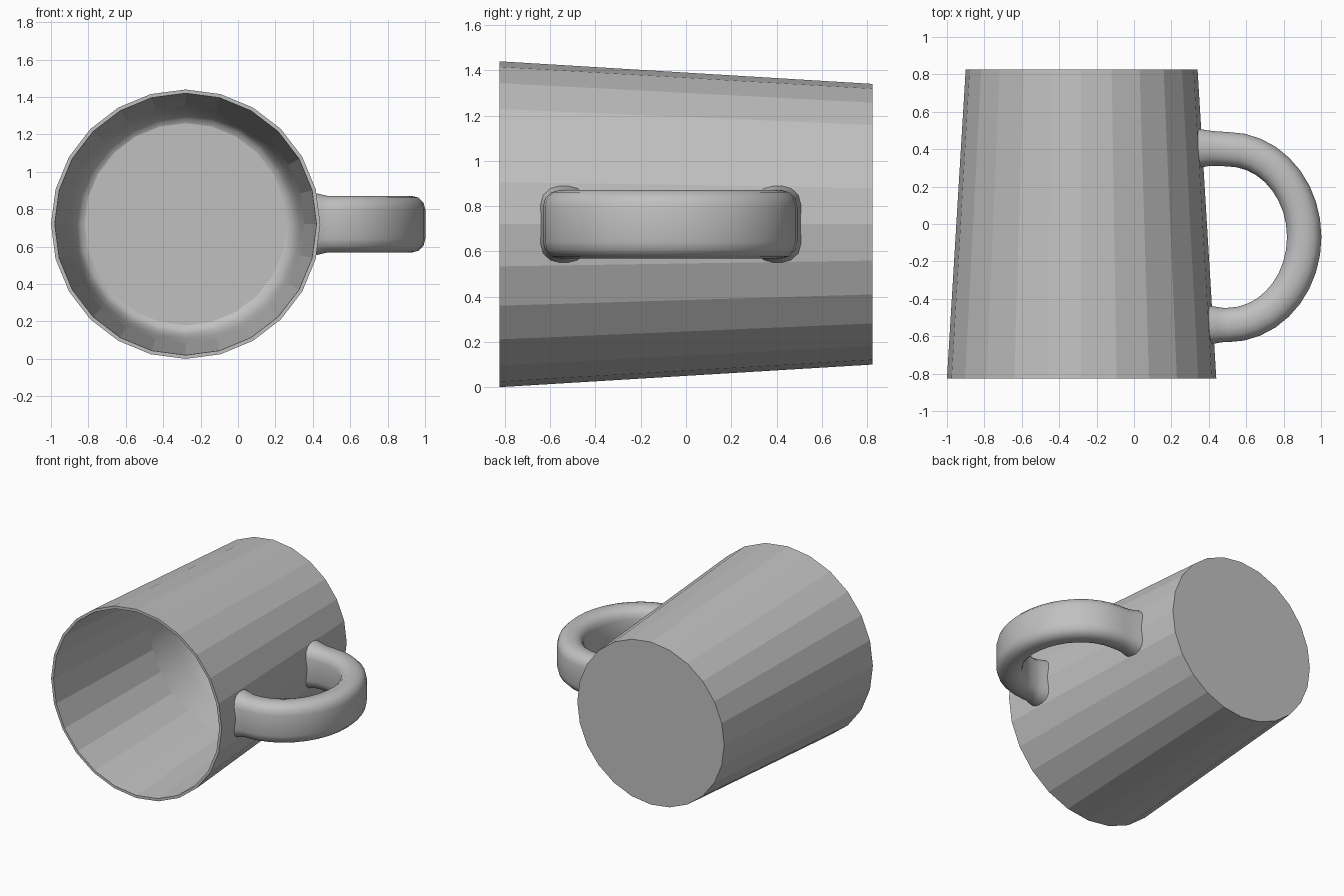
import bpy, bmesh, math

cube = bpy.data.objects.get("Cube")
if cube:
    bpy.data.objects.remove(cube)

CX, CZ, SIDES = -0.28, 0.72, 24
FRONT, BACK = -0.825, 0.825

# One plain grey clay
clay = bpy.data.materials.new("grey clay")
clay.use_nodes = True
GREY = (0.53, 0.53, 0.53, 1)
clay.diffuse_color = GREY
clay.node_tree.nodes["Principled BSDF"].inputs["Base Color"].default_value = GREY


def outer_radius(y):
    return 0.72 - 0.1 * (y - FRONT) / (BACK - FRONT)


def finish(bm, name):
    bmesh.ops.recalc_face_normals(bm, faces=bm.faces)
    mesh = bpy.data.meshes.new(name)
    bm.to_mesh(mesh)
    bm.free()
    mesh.materials.append(clay)
    obj = bpy.data.objects.new(name, mesh)
    bpy.context.collection.objects.link(obj)
    return obj


def bridge(bm, a, b, smooth=False):
    n = len(a)
    for i in range(n):
        f = bm.faces.new((a[i], a[(i + 1) % n], b[(i + 1) % n], b[i]))
        f.smooth = smooth


# Mug body: tapered outer wall, thin rim, inner wall, rounded inner corner, floor
bm = bmesh.new()
profile = [(0.62, BACK), (0.72, FRONT), (0.70, FRONT), (0.635, 0.25)]
profile += [(0.615, 0.5), (0.603, 0.58), (0.585, 0.635), (0.565, 0.665), (0.54, 0.675)]
rings = []
for r, y in profile:
    angles = [2 * math.pi * i / SIDES for i in range(SIDES)]
    rings.append([bm.verts.new((CX + r * math.cos(a), y, CZ + r * math.sin(a)))
                  for a in angles])
for k in range(len(rings) - 1):
    bridge(bm, rings[k], rings[k + 1], smooth=k >= 3)
bm.faces.new(rings[0])
bm.faces.new(rings[-1])
finish(bm, "mug_body")

# Handle cross-section: rounded rectangle, (across, height)
HALF_W, HALF_H, CORNER = 0.092, 0.152, 0.075
section = []
for q in range(4):
    for s in range(4):
        a = math.pi / 2 * (q + s / 3)
        sx = 1 if q in (0, 3) else -1
        sz = 1 if q < 2 else -1
        section.append((sx * (HALF_W - CORNER) + CORNER * math.cos(a),
                        sz * (HALF_H - CORNER) + CORNER * math.sin(a)))

# Handle path: half ellipse with straight ends that flare into the wall
EX, EY, RX, RY = 0.5, -0.07, 0.41, 0.47
path = [(0.36, 0.405, 0, 1, 1.13), (0.395, 0.405, 0, 1, 1.04), (0.44, 0.403, 0, 1, 1)]
STEPS = 18
for i in range(STEPS + 1):
    t = math.pi * (0.5 - i / STEPS)
    nx, ny = math.cos(t) / RX, math.sin(t) / RY
    length = math.hypot(nx, ny)
    path.append((EX + RX * math.cos(t), EY + RY * math.sin(t),
                 nx / length, ny / length, 1))
path += [(0.475, -0.54, 0, -1, 1), (0.45, -0.54, 0, -1, 1.04),
         (0.42, -0.54, 0, -1, 1.13)]

bm = bmesh.new()
rings = []
for k, (px, py, nx, ny, scale) in enumerate(path):
    ring = []
    for u, h in section:
        x, y, dz = px + nx * u * scale, py + ny * u * scale, h * scale
        if k in (0, len(path) - 1):
            # seat the end rings inside the thickness of the wall
            x = CX + math.sqrt((outer_radius(y) - 0.012) ** 2 - dz ** 2)
        ring.append(bm.verts.new((x, y, CZ + dz)))
    rings.append(ring)
for a, b in zip(rings, rings[1:]):
    bridge(bm, a, b)
handle = finish(bm, "handle")
bpy.ops.object.select_all(action="DESELECT")
handle.select_set(True)
bpy.context.view_layer.objects.active = handle
bpy.ops.object.shade_smooth_by_angle(angle=math.radians(35))
